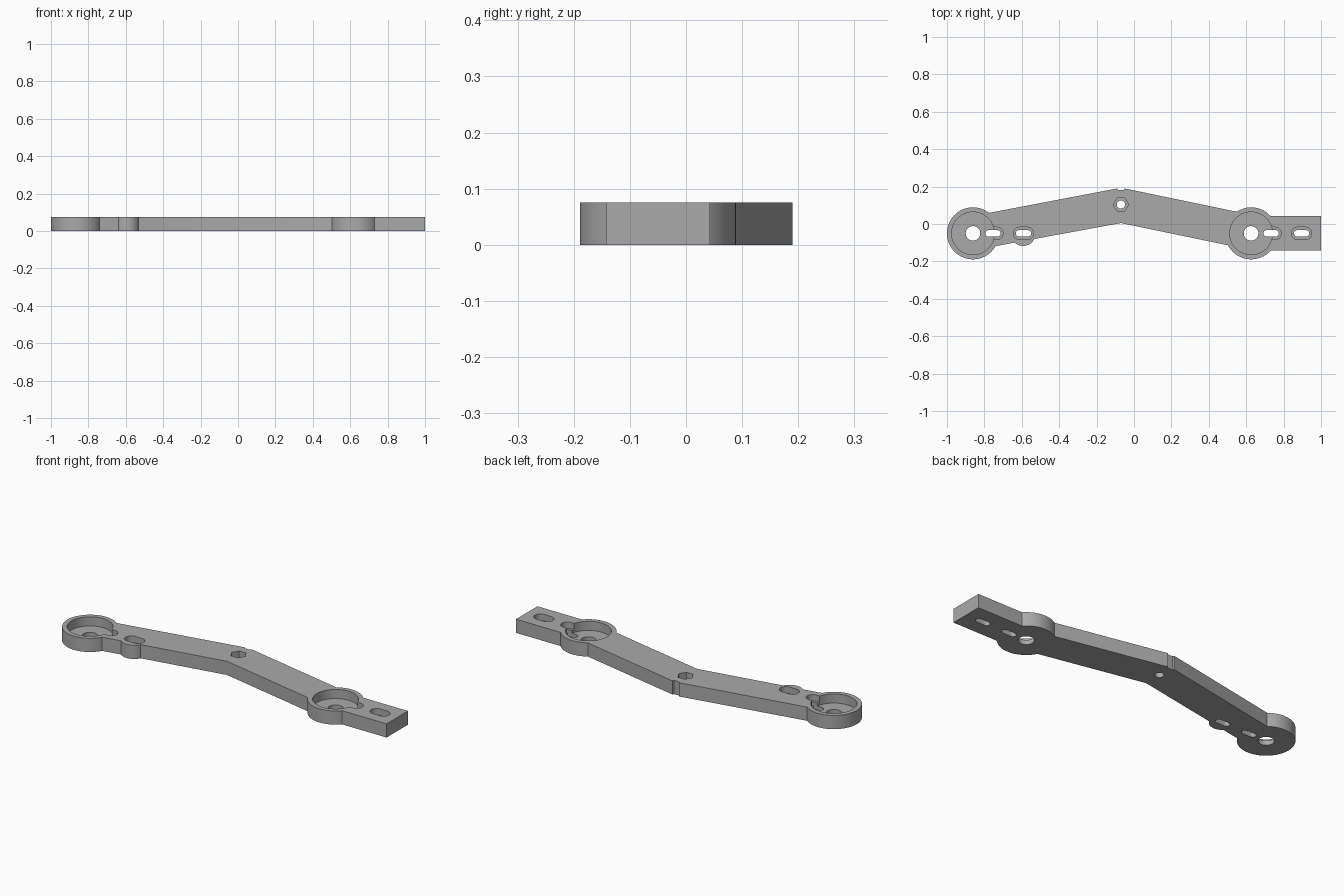
import bpy, bmesh
from math import pi, cos, sin

if "Cube" in bpy.data.objects:
    bpy.data.objects.remove(bpy.data.objects["Cube"], do_unlink=True)

HEIGHT = 0.075
AXIS_Y = -0.05          # line the sockets and slots sit on
SOCKETS = (-0.861, 0.626)

grey = bpy.data.materials.new("plain_grey")
grey.use_nodes = True
colour = (0.4, 0.4, 0.4, 1)
grey.diffuse_color = colour
grey.node_tree.nodes["Principled BSDF"].inputs["Base Color"].default_value = colour


def prism(name, outline, z0=0.0, z1=HEIGHT):
    """Extrude a counter-clockwise outline from z0 to z1."""
    bm = bmesh.new()
    face = bm.faces.new([bm.verts.new((x, y, z0)) for x, y in outline])
    top = bmesh.ops.extrude_face_region(bm, geom=[face])["geom"]
    verts = [v for v in top if isinstance(v, bmesh.types.BMVert)]
    bmesh.ops.translate(bm, verts=verts, vec=(0, 0, z1 - z0))
    bmesh.ops.recalc_face_normals(bm, faces=bm.faces)
    mesh = bpy.data.meshes.new(name)
    bm.to_mesh(mesh)
    bm.free()
    mesh.materials.append(grey)
    obj = bpy.data.objects.new(name, mesh)
    bpy.context.collection.objects.link(obj)
    return obj


def circle(x, y, r, n=64):
    return [(x + r * cos(2 * pi * i / n), y + r * sin(2 * pi * i / n)) for i in range(n)]


def slot(x, half_length, r, n=16):
    """Rounded slot along x, centred on the socket axis."""
    pts = []
    for side in (1, -1):
        for i in range(n + 1):
            a = pi * i / n - side * pi / 2
            pts.append((x + side * (half_length - r) + r * cos(a), AXIS_Y + r * sin(a)))
    return pts


def combine(target, tool, operation):
    mod = target.modifiers.new(operation.lower(), "BOOLEAN")
    mod.operation = operation
    mod.solver = "EXACT"
    mod.object = tool
    bpy.context.view_layer.objects.active = target
    bpy.ops.object.modifier_apply(modifier=mod.name)
    bpy.data.objects.remove(tool, do_unlink=True)


def cut(outline, floor=-0.1):
    combine(bracket, prism("cutter", outline, floor, HEIGHT + 0.1), "DIFFERENCE")


# Bent arm with a small notch at the outer corner
bracket = prism("bent_bracket_arm", [
    (-0.82, -0.133), (-0.07, 0.005), (0.6, -0.134), (0.6, 0.055),
    (-0.05, 0.19), (-0.055, 0.182), (-0.085, 0.182), (-0.09, 0.19), (-0.82, 0.051)])

# Straight tail, round sockets and the slot boss
tail = [(0.626, -0.1425), (1, -0.1425), (1, 0.0425), (0.626, 0.0425)]
combine(bracket, prism("tail", tail), "UNION")
for x in SOCKETS:
    combine(bracket, prism("socket", circle(x, AXIS_Y, 0.139)), "UNION")
combine(bracket, prism("slot_boss", circle(-0.593, AXIS_Y, 0.067)), "UNION")

# Socket recesses, shaft holes and screw slots with shallow head pockets
for x in SOCKETS:
    cut(circle(x, AXIS_Y, 0.114), 0.025)
    cut(circle(x, AXIS_Y, 0.039, 32))
    for offset in (0.107, 0.27):
        cut(slot(x + offset, 0.054, 0.033), 0.04)
        cut(slot(x + offset, 0.041, 0.017))

# Hexagonal nut pocket and bolt hole at the bend
cut(circle(-0.07, 0.104, 0.041, 6), 0.035)
cut(circle(-0.07, 0.104, 0.022, 32))

# Smooth round walls, sharp rims
bpy.ops.object.select_all(action="DESELECT")
bracket.select_set(True)
bpy.context.view_layer.objects.active = bracket
bpy.ops.object.shade_smooth_by_angle(angle=pi / 6)
